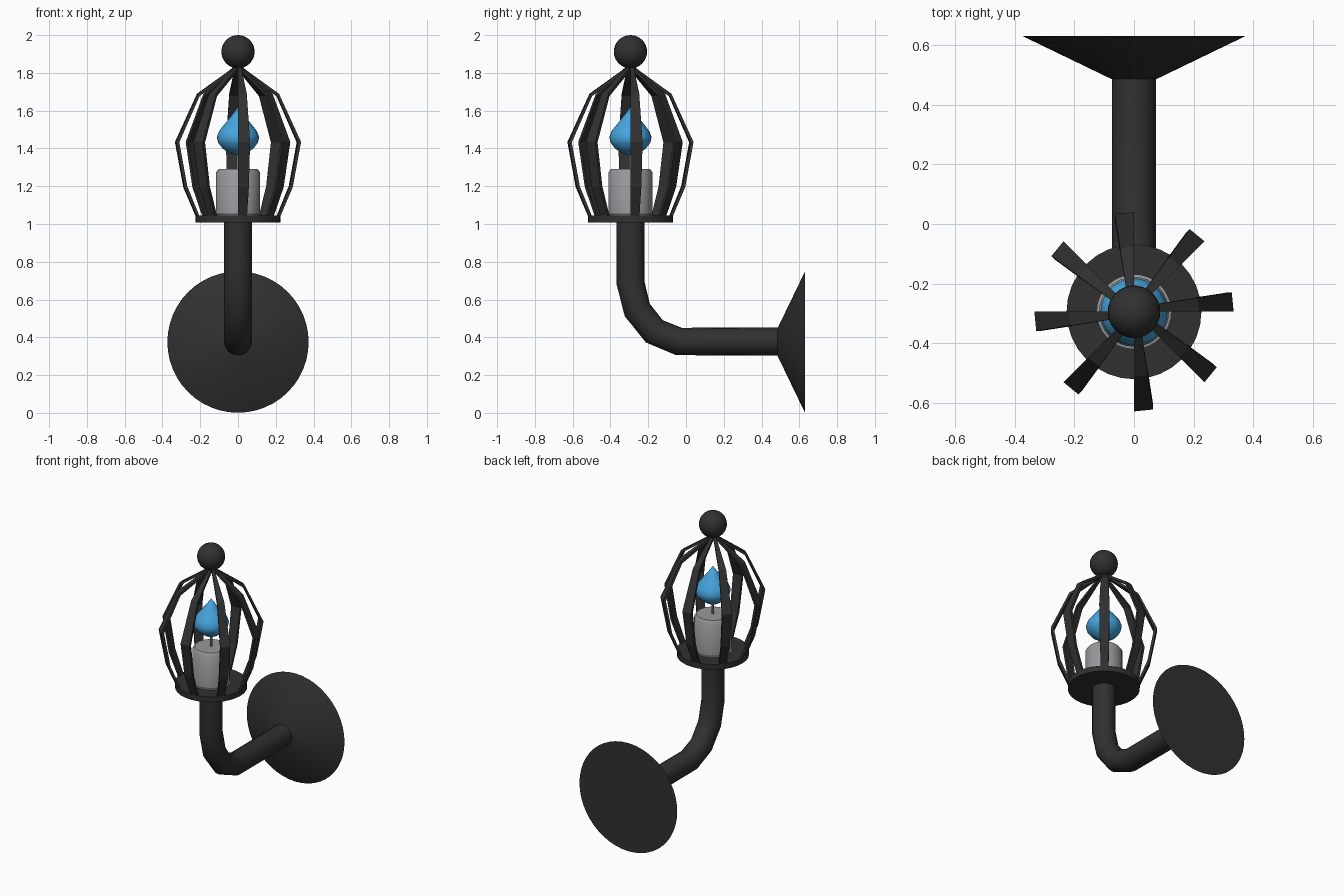
import bpy, bmesh
from math import sin, cos, pi, radians
from mathutils import Matrix, Vector

if "Cube" in bpy.data.objects:
    bpy.data.objects.remove(bpy.data.objects["Cube"])

CY = -0.294  # y of the lantern axis


def material(name, col):
    m = bpy.data.materials.new(name)
    m.diffuse_color = (*col, 1)
    m.use_nodes = True
    m.node_tree.nodes["Principled BSDF"].inputs["Base Color"].default_value = m.diffuse_color
    return m


iron = material("dark_iron", (0.03, 0.03, 0.031))
wax = material("grey_wax", (0.32, 0.32, 0.34))
blue = material("blue_flame", (0.06, 0.37, 0.72))


def finish(ob, mat, angle=None):
    ob.data.materials.clear()
    ob.data.materials.append(mat)
    if angle:
        bpy.ops.object.select_all(action='DESELECT')
        ob.select_set(True)
        bpy.context.view_layer.objects.active = ob
        bpy.ops.object.shade_smooth_by_angle(angle=radians(angle))
    return ob


def mesh_object(name, bm):
    bmesh.ops.recalc_face_normals(bm, faces=bm.faces)
    me = bpy.data.meshes.new(name)
    bm.to_mesh(me)
    bm.free()
    ob = bpy.data.objects.new(name, me)
    bpy.context.collection.objects.link(ob)
    return ob


def lathe(name, profile, mat, n=32, angle=35):
    """Spin (radius, z) points round the lantern axis."""
    bm = bmesh.new()
    vs = [bm.verts.new((r, 0, z)) for r, z in profile]
    es = [bm.edges.new(p) for p in zip(vs, vs[1:])]
    bmesh.ops.spin(bm, geom=vs + es, cent=(0, 0, 0), axis=(0, 0, 1),
                   angle=2 * pi, steps=n)
    bmesh.ops.remove_doubles(bm, verts=bm.verts, dist=1e-4)
    ob = mesh_object(name, bm)
    ob.location.y = CY
    return finish(ob, mat, angle)


# Wall mount: cone flaring out to the wall
bpy.ops.mesh.primitive_cone_add(vertices=48, radius1=0.374, radius2=0.074, depth=0.145,
                                location=(0, 0.5575, 0.375), rotation=(pi / 2, 0, 0))
mount = bpy.context.object
mount.name = "wall_mount"
finish(mount, iron, 35)

# Bent arm
cu = bpy.data.curves.new("arm", 'CURVE')
cu.dimensions = '3D'
cu.bevel_depth = 0.074
cu.bevel_resolution = 6
sp = cu.splines.new('POLY')
path = [(0.50, 0.378), (-0.037, 0.378), (-0.168, 0.432), (-0.258, 0.545),
        (CY, 0.69), (CY, 1.02)]
sp.points.add(len(path) - 1)
for p, (y, z) in zip(sp.points, path):
    p.co = (0, y, z, 1)
arm = bpy.data.objects.new("arm", cu)
bpy.context.collection.objects.link(arm)
bpy.ops.object.select_all(action='DESELECT')
arm.select_set(True)
bpy.context.view_layer.objects.active = arm
bpy.ops.object.convert(target='MESH')
finish(bpy.context.object, iron, 40)

# Plate, candle, wick, flame
lathe("plate", [(0, 1.008), (0.226, 1.008), (0.226, 1.045), (0, 1.045)], iron)
lathe("candle", [(0, 1.04), (0.124, 1.04), (0.124, 1.05), (0.117, 1.052), (0.117, 1.272),
                 (0.103, 1.292), (0, 1.292)], wax)
lathe("wick", [(0, 1.285), (0.008, 1.285), (0.008, 1.39), (0, 1.39)], wax, 8)
lathe("flame", [(0, 1.363), (0.04, 1.373), (0.08, 1.398), (0.105, 1.43), (0.112, 1.46),
                (0.1, 1.492), (0.07, 1.53), (0.035, 1.573), (0, 1.622)], blue, 32, 60)

# Cage: eight flat tapering ribs, each to one side of its radial line
profile = [(0.222, 1.035), (0.29, 1.195), (0.334, 1.434), (0.217, 1.69), (0.015, 1.835)]
inner = [(0.206, 1.035), (0.274, 1.2), (0.317, 1.432), (0.208, 1.677), (0.015, 1.815)]
bm = bmesh.new()
for k in range(8):
    a = k * pi / 4
    radial, side = Vector((cos(a), sin(a), 0)), Vector((-sin(a), cos(a), 0))
    rings = []
    for (ro, zo), (ri, zi) in zip(profile, inner):
        w = 0.014 + 0.15 * ro
        skew = 0.1 * w  # outer edge follows the circle
        rings.append([bm.verts.new(radial * r + side * s + Vector((0, 0, z)))
                      for r, s, z in ((ro, 0, zo), (max(ro - skew, 0), w, zo),
                                      (max(ri - skew, 0), w, zi), (ri, 0, zi))])
    for p, q in zip(rings, rings[1:]):
        for i in range(4):
            j = (i + 1) % 4
            bm.faces.new((p[i], p[j], q[j], q[i]))
    bm.faces.new(rings[0])
    bm.faces.new(rings[-1])
cage = mesh_object("cage_ribs", bm)
cage.location.y = CY
finish(cage, iron)

# Ball finial
bpy.ops.mesh.primitive_uv_sphere_add(segments=32, ring_count=16, radius=0.088,
                                     location=(0, CY, 1.912))
ball = bpy.context.object
ball.name = "finial_ball"
finish(ball, iron, 35)
